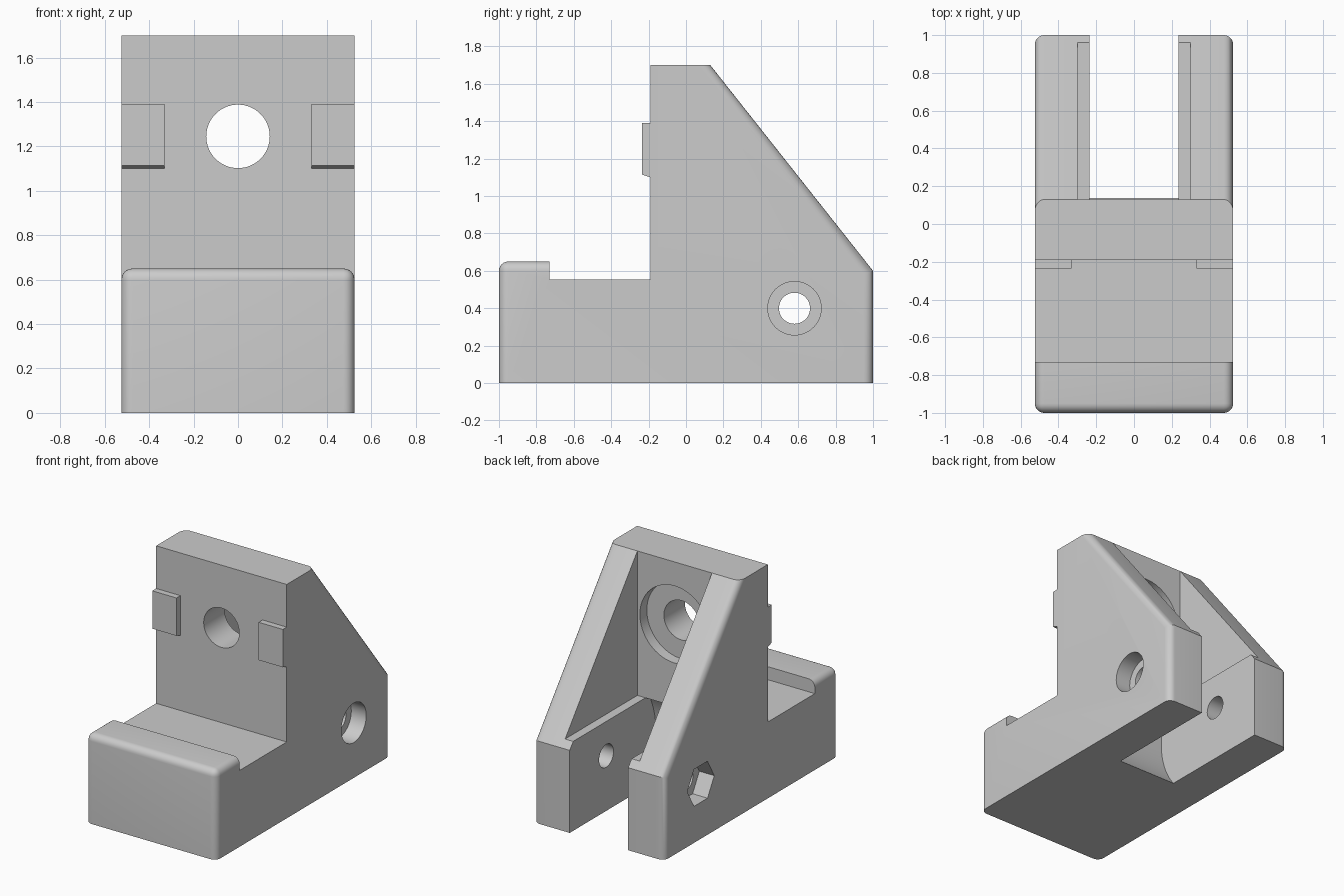
import bpy, bmesh, math

cube = bpy.data.objects.get("Cube")
if cube:
    bpy.data.objects.remove(cube)

HALF = 0.525          # half width of the body
SLOT = 0.235          # half width of the wheel slot
AXLE = (0.58, 0.4)    # axle position in y, z

grey = bpy.data.materials.new("plain grey")
grey.use_nodes = True
colour = (0.6, 0.6, 0.6, 1)
grey.diffuse_color = colour
grey.node_tree.nodes["Principled BSDF"].inputs["Base Color"].default_value = colour


def prism(name, profile, x0, x1, round_rule=None, radius=0.05):
    """Extrude a y-z profile along x and round the edges chosen by a rule."""
    bm = bmesh.new()
    face = bm.faces.new([bm.verts.new((x0, y, z)) for y, z in profile])
    extruded = bmesh.ops.extrude_face_region(bm, geom=[face])["geom"]
    moved = [v for v in extruded if isinstance(v, bmesh.types.BMVert)]
    bmesh.ops.translate(bm, verts=moved, vec=(x1 - x0, 0, 0))
    bmesh.ops.recalc_face_normals(bm, faces=bm.faces)
    if round_rule:
        edges = [e for e in bm.edges if round_rule(e.verts[0].co, e.verts[1].co)]
        bmesh.ops.bevel(bm, geom=edges, offset=radius, segments=6,
                        profile=0.5, affect='EDGES', clamp_overlap=True)
    mesh = bpy.data.meshes.new(name)
    bm.to_mesh(mesh)
    bm.free()
    mesh.materials.append(grey)
    obj = bpy.data.objects.new(name, mesh)
    bpy.context.collection.objects.link(obj)
    return obj


def ring(centre, radius, sides):
    """Regular polygon in the y-z plane, with a corner towards +y."""
    return [(centre[0] + radius * math.cos(math.tau * i / sides),
             centre[1] + radius * math.sin(math.tau * i / sides)) for i in range(sides)]


def bore(name, radius, y0, y1, z):
    """Round cutter along y."""
    obj = prism(name, ring((0, 0), radius, 64), y0, y1)
    for v in obj.data.vertices:
        x, y, up = v.co
        v.co = (-y, x, up + z)
    return obj


def cut(target, cutter):
    cutter.hide_render = True
    mod = target.modifiers.new(cutter.name, 'BOOLEAN')
    mod.operation = 'DIFFERENCE'
    mod.solver = 'EXACT'
    mod.object = cutter
    bpy.context.view_layer.objects.active = target
    bpy.ops.object.modifier_apply(modifier=mod.name)
    bpy.data.objects.remove(cutter)


def rounded(a, b):
    """Outer corners of the front block, the back and the sloping rails."""
    if abs(a.x - b.x) > 0.1:
        return a.y < -0.99 and a.z > 0.6 and b.z > 0.6
    vertical = abs(a.y - b.y) < 0.01 and abs(a.y) > 0.99
    lip = max(a.y, b.y) < -0.7 and min(a.z, b.z) > 0.6
    slope = min(a.y, b.y) > 0.1 and min(a.z, b.z) > 0.5
    return vertical or lip or slope


# Body with front lip, upright plate and sloping back
body = prism("body", [(-1, 0), (1, 0), (1, 0.6), (0.13, 1.7), (-0.19, 1.7),
                      (-0.19, 0.555), (-0.73, 0.555), (-0.73, 0.65), (-1, 0.65)],
             -HALF, HALF, rounded)

# Wide upper cavity between the sloping rails
cut(body, prism("upper_cavity", [(0.13, 0.65), (1.2, 0.65), (1.2, 1.9), (0.13, 1.9)],
                -0.3, 0.3))

# Wheel slot, with a round hollow at its front end
hollow = []
for i in range(21):
    z = -0.02 + 0.67 * i / 20
    hollow.append((AXLE[0] - math.sqrt(0.57 ** 2 - (z - 0.36) ** 2), z))
cut(body, prism("wheel_slot", hollow + [(0.13, 0.65), (0.13, 0.7), (1.2, 0.7), (1.2, -0.02)],
                -SLOT, SLOT))

# Plate hole and its recess on the back
cut(body, bore("plate_hole", 0.143, -0.4, 0.4, 1.245))
cut(body, bore("plate_recess", 0.28, 0.05, 0.2, 1.245))

# Axle hole, bolt head recess and hexagonal nut recess
cut(body, prism("axle_hole", ring(AXLE, 0.083, 48), -0.7, 0.7))
cut(body, prism("bolt_recess", ring(AXLE, 0.143, 48), HALF - 0.12, 0.7))
cut(body, prism("nut_recess", ring(AXLE, 0.155, 6), -0.7, -HALF + 0.12))

# Locating tabs on the front of the plate
tab = [(-0.19, 1.1), (-0.235, 1.115), (-0.235, 1.39), (-0.19, 1.39)]
prism("left_tab", tab, 0.33, HALF)
prism("right_tab", tab, -HALF, -0.33)

# Smooth the round surfaces, keep the corners sharp
bpy.ops.object.select_all(action='DESELECT')
body.select_set(True)
bpy.context.view_layer.objects.active = body
bpy.ops.object.shade_smooth_by_angle(angle=math.radians(30))
